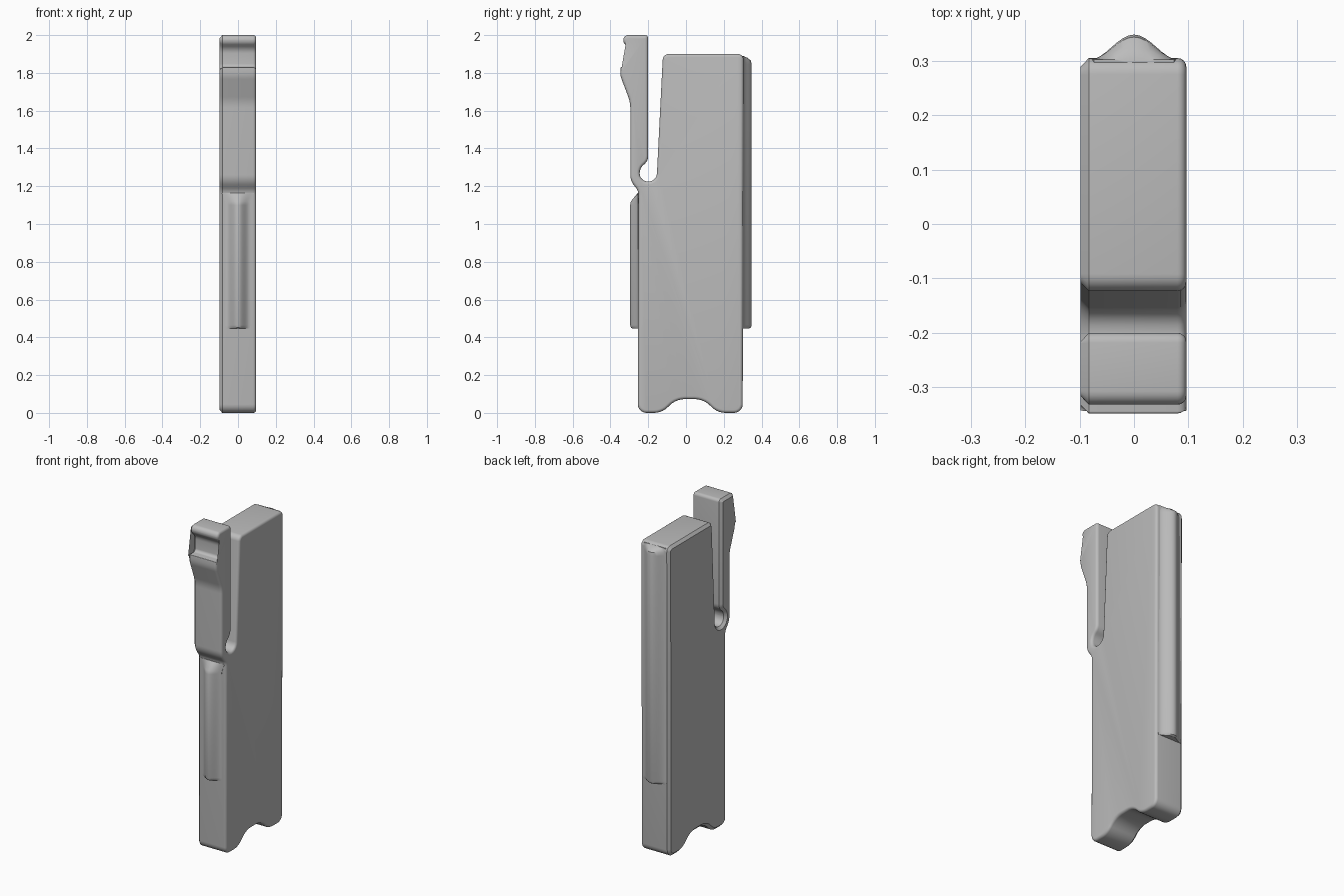
import bpy, bmesh, math
from mathutils import Vector

if "Cube" in bpy.data.objects:
    bpy.data.objects.remove(bpy.data.objects["Cube"], do_unlink=True)

grey = bpy.data.materials.new("plain grey")
grey.use_nodes = True
colour = (0.5, 0.5, 0.5, 1)
grey.diffuse_color = colour
grey.node_tree.nodes["Principled BSDF"].inputs["Base Color"].default_value = colour


def fillet(corners, steps=5):
    """Round each (y, z, tangent length) corner with a circular arc."""
    out = []
    for i, (y, z, t) in enumerate(corners):
        p = Vector((y, z))
        a = (Vector(corners[i - 1][:2]) - p).normalized()
        b = (Vector(corners[(i + 1) % len(corners)][:2]) - p).normalized()
        w = math.sin(a.angle(b) / 2)
        for k in range(steps + 1):
            s = k / steps
            c0, c1, c2 = (1 - s) ** 2, 2 * w * s * (1 - s), s * s
            out.append(((p + a * t) * c0 + p * c1 + (p + b * t) * c2) / (c0 + c1 + c2))
    return out


def inset(points, d):
    """Move a counter-clockwise outline inward by d."""
    out = []
    for i, p in enumerate(points):
        a = (p - points[i - 1]).normalized()
        b = (points[(i + 1) % len(points)] - p).normalized()
        na, nb = Vector((-a.y, a.x)), Vector((-b.y, b.x))
        n = (na + nb).normalized()
        out.append(p + n * d / max(n.dot(na), 0.5))
    return out


def loft(name, rings):
    """Skin a list of closed rings and cap both ends."""
    bm = bmesh.new()
    loops = [[bm.verts.new(co) for co in ring] for ring in rings]
    n = len(loops[0])
    for lo, hi in zip(loops, loops[1:]):
        for i in range(n):
            bm.faces.new((lo[i], lo[(i + 1) % n], hi[(i + 1) % n], hi[i]))
    bm.faces.new(loops[0])
    bm.faces.new(loops[-1])
    bmesh.ops.recalc_face_normals(bm, faces=bm.faces)
    mesh = bpy.data.meshes.new(name)
    bm.to_mesh(mesh)
    bm.free()
    mesh.materials.append(grey)
    obj = bpy.data.objects.new(name, mesh)
    bpy.context.collection.objects.link(obj)
    bpy.ops.object.select_all(action='DESELECT')
    obj.select_set(True)
    bpy.context.view_layer.objects.active = obj
    bpy.ops.object.shade_smooth_by_angle(angle=math.radians(32))
    return obj


# Side outline: foot with arch, back, top, slot, spring clip, neck
outline = fillet([
    (-0.255, 0, 0.045), (-0.125, 0, 0.045), (-0.055, 0.073, 0.05),
    (0.095, 0.073, 0.05), (0.165, 0, 0.045), (0.30, 0, 0.045),
    (0.305, 1.90, 0.03), (-0.122, 1.90, 0.03),
    (-0.156, 1.225, 0.042), (-0.245, 1.225, 0.042),
    (-0.245, 1.295, 0.025), (-0.20, 1.335, 0.025),
    (-0.20, 2.0, 0.018), (-0.332, 2.0, 0.025), (-0.332, 1.96, 0.014),
    (-0.295, 1.925, 0.022), (-0.295, 1.83, 0.018), (-0.348, 1.83, 0.004),
    (-0.348, 1.785, 0.02), (-0.295, 1.645, 0.03),
    (-0.295, 1.23, 0.03), (-0.252, 1.175, 0.02)])

# Chamfered edge on one side, rounded edge on the other
edge = 0.016
stations = [(-0.098, edge), (-0.083, 0)]
for k in range(5):
    a = k / 4 * math.pi / 2
    stations.append((0.08 + edge * math.sin(a), edge * (1 - math.cos(a))))
loft("body_with_clip", [[(x, p.x, p.y) for p in inset(outline, d)]
                        for x, d in stations])


def rib(name, base, side, height, half, sections):
    """Bell-shaped ridge; sections are (z, height scale, width scale)."""
    rings = []
    for z, hs, ws in sections:
        ring = [(-half * ws, base - side * 0.03, z)]
        for k in range(17):
            u = k / 8 - 1
            bell = math.cos(u * math.pi / 2) ** 2
            ring.append((u * half * ws, base + side * height * hs * bell, z))
        ring.append((half * ws, base - side * 0.03, z))
        rings.append(ring)
    loft(name, rings)


# Ridges on the front and back
rib("front_rib", -0.254, -1, 0.042, 0.066,
    [(0.446, 0.7, 0.9), (0.452, 0.9, 0.95), (0.465, 1, 1), (1.10, 1, 1),
     (1.12, 0.9, 1.05), (1.165, 0.02, 1.3)])
rib("back_rib", 0.302, 1, 0.046, 0.082,
    [(0.446, 0.7, 0.95), (0.452, 0.9, 0.98), (0.465, 1, 1), (1.845, 1, 1),
     (1.865, 0.9, 1), (1.88, 0.5, 0.95), (1.89, 0, 0.9)])
